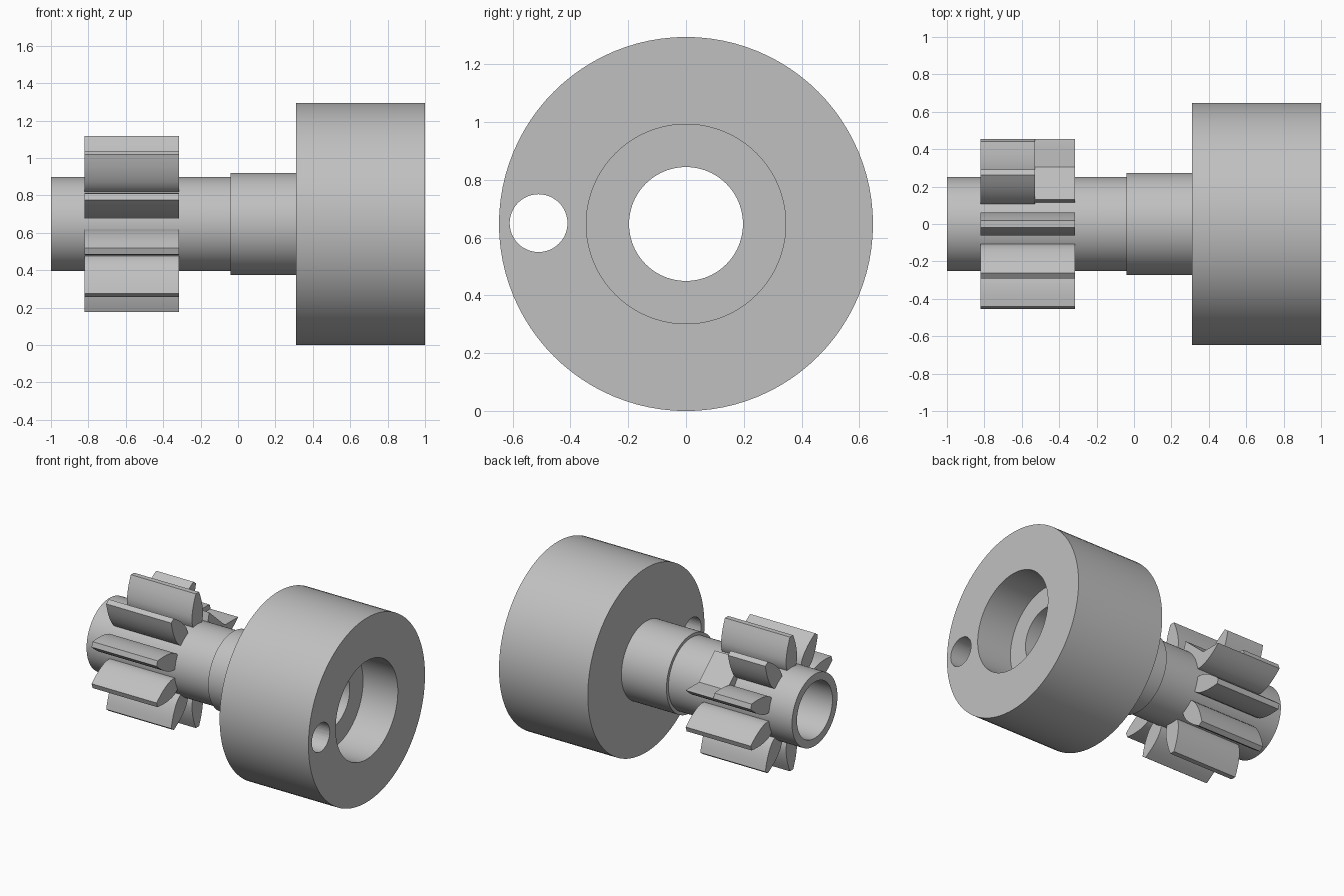
import bpy, bmesh
from math import cos, sin, pi, radians

cube = bpy.data.objects.get("Cube")
if cube:
    bpy.data.objects.remove(cube, do_unlink=True)

AXIS_Z = 0.647
GEAR_BACK, GEAR_FRONT, BREAK_X = -0.82, -0.315, -0.53

steel = bpy.data.materials.new("grey_steel")
steel.use_nodes = True
steel.diffuse_color = (0.53, 0.53, 0.53, 1)
steel.node_tree.nodes["Principled BSDF"].inputs["Base Color"].default_value = (0.53, 0.53, 0.53, 1)


def finish(bm, name, angle=30):
    """Turn a bmesh into a shaded object lying on the shaft axis."""
    bmesh.ops.recalc_face_normals(bm, faces=bm.faces[:])
    mesh = bpy.data.meshes.new(name)
    bm.to_mesh(mesh)
    bm.free()
    mesh.materials.append(steel)
    ob = bpy.data.objects.new(name, mesh)
    ob.location.z = AXIS_Z
    bpy.context.collection.objects.link(ob)
    smooth(ob, angle)
    return ob


def smooth(ob, angle=30):
    bpy.ops.object.select_all(action='DESELECT')
    ob.select_set(True)
    bpy.context.view_layer.objects.active = ob
    bpy.ops.object.shade_smooth_by_angle(angle=radians(angle))


def lathe(name, profile, sides=96):
    """Spin a closed (x, radius) profile around the x axis."""
    bm = bmesh.new()
    rings = [[bm.verts.new((x, r * cos(2 * pi * i / sides), r * sin(2 * pi * i / sides)))
              for i in range(sides)] for x, r in profile]
    for a, b in zip(rings, rings[1:] + rings[:1]):
        for i in range(sides):
            j = (i + 1) % sides
            bm.faces.new((a[i], a[j], b[j], b[i]))
    return finish(bm, name)


def prism(name, outline, x0, x1):
    """Extrude a (y, z) outline along the x axis."""
    bm = bmesh.new()
    face = bm.faces.new([bm.verts.new((x0, y, z)) for y, z in outline])
    out = bmesh.ops.extrude_face_region(bm, geom=[face])
    moved = [v for v in out["geom"] if isinstance(v, bmesh.types.BMVert)]
    bmesh.ops.translate(bm, verts=moved, vec=(x1 - x0, 0, 0))
    return finish(bm, name)


# Hollow shaft with a shoulder and a counterbored drum
body = lathe("shaft_and_drum", [
    (-1, 0.197), (-1, 0.252), (-0.04, 0.252), (-0.04, 0.274), (0.31, 0.274),
    (0.31, 0.647), (1, 0.647), (1, 0.345), (0.73, 0.345), (0.73, 0.197)])

# Off-centre hole through the drum
bpy.ops.mesh.primitive_cylinder_add(vertices=48, radius=0.1, depth=1.2,
                                    location=(0.8, -0.51, AXIS_Z + 0.003),
                                    rotation=(0, pi / 2, 0))
cutter = bpy.context.object
cutter.name = "hole_cutter"
cutter.hide_render = True
cutter.data.materials.append(steel)
cut = body.modifiers.new("drum_hole", 'BOOLEAN')
cut.operation = 'DIFFERENCE'
cut.solver = 'EXACT'
cut.object = cutter
bpy.context.view_layer.objects.active = body
bpy.ops.object.modifier_apply(modifier=cut.name)
bpy.data.objects.remove(cutter, do_unlink=True)
smooth(body)

# Leaf-shaped tooth: (radius, half width) from root to tip
FLANK = [(0.235, 0.042), (0.26, 0.054), (0.29, 0.061), (0.32, 0.061), (0.35, 0.057),
         (0.38, 0.051), (0.41, 0.042), (0.44, 0.031), (0.471, 0.018)]


def tooth_outline(angle):
    local = FLANK + [(r, -h) for r, h in reversed(FLANK)]
    c, s = cos(angle), sin(angle)
    return [(r * c - h * s, r * s + h * c) for r, h in local]


# Ten pinion teeth, one broken short and its neighbour shaved flat
for k in range(10):
    degrees = 18 + 36 * k
    outline = tooth_outline(radians(degrees))
    end = BREAK_X if k < 2 else GEAR_FRONT
    prism(f"pinion_tooth_{k + 1}", outline, GEAR_BACK, end)
    if k == 0:
        shaved = [(y, min(z, 0.13)) for y, z in outline]
        prism("shaved_tooth_end", shaved, BREAK_X, GEAR_FRONT)

# Flat pad where the broken tooth ends
prism("broken_tooth_pad", [(0.11, 0.2), (0.13, 0.285), (0.305, 0.13), (0.22, 0.09)],
      BREAK_X, GEAR_FRONT)
